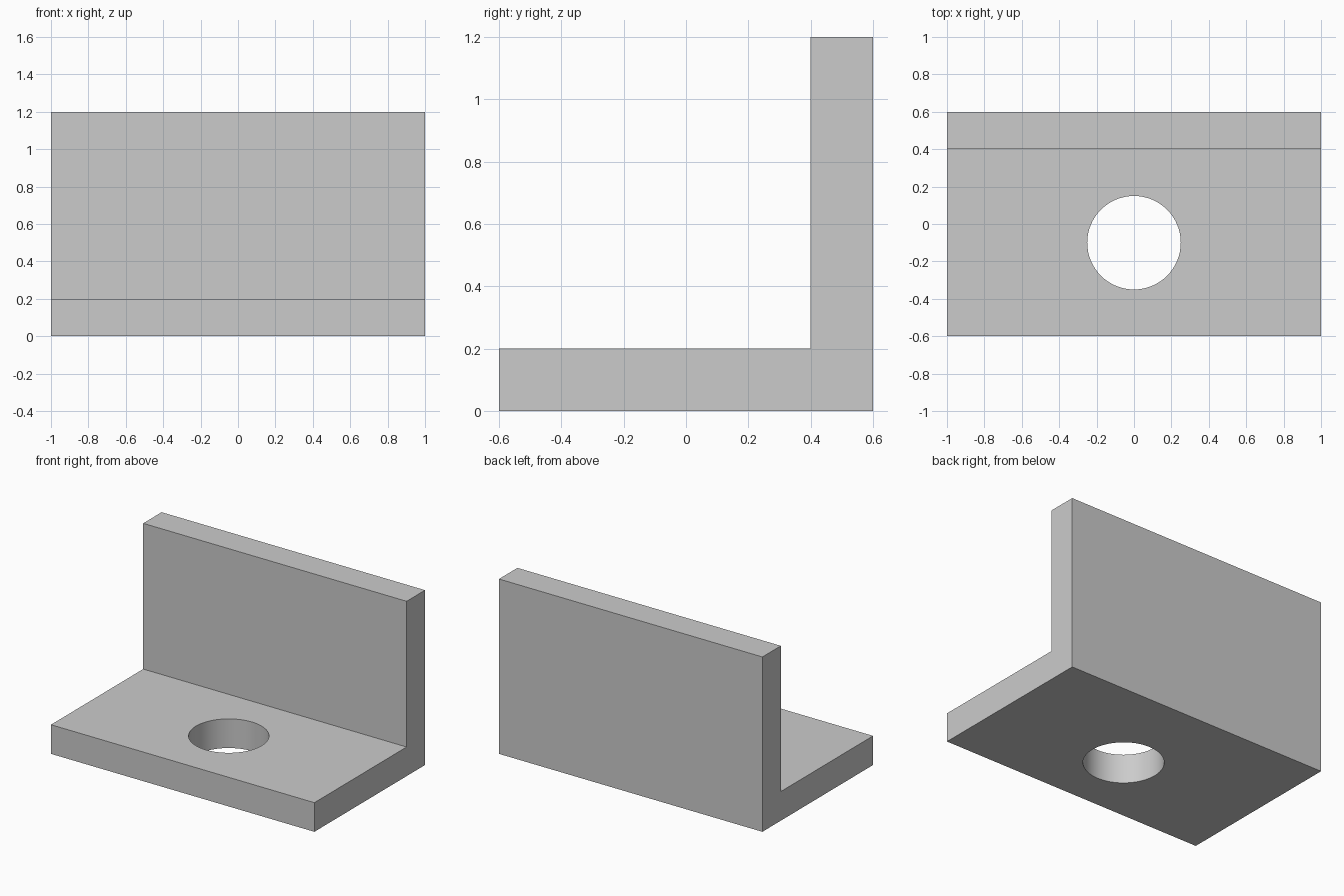
import bpy
import bmesh
import math
from mathutils import Vector

cube = bpy.data.objects.get("Cube")
if cube:
    bpy.data.objects.remove(cube, do_unlink=True)

WIDTH, DEPTH, HEIGHT, THICK = 2.0, 1.2, 1.2, 0.2
HOLE_RADIUS, HOLE_Y = 0.25, -0.1

# Plain grey metal
grey = bpy.data.materials.new("grey_metal")
grey.use_nodes = True
colour = (0.6, 0.6, 0.6, 1.0)
grey.diffuse_color = colour
grey.node_tree.nodes["Principled BSDF"].inputs["Base Color"].default_value = colour

# L-shaped bracket: side profile extruded across the width
front, back = -DEPTH / 2, DEPTH / 2
wall = back - THICK
profile = [(front, 0), (back, 0), (back, HEIGHT),
           (wall, HEIGHT), (wall, THICK), (front, THICK)]
bm = bmesh.new()
side = bm.faces.new([bm.verts.new((-WIDTH / 2, y, z)) for y, z in profile])
ext = bmesh.ops.extrude_face_region(bm, geom=[side])
moved = [v for v in ext["geom"] if isinstance(v, bmesh.types.BMVert)]
bmesh.ops.translate(bm, verts=moved, vec=Vector((WIDTH, 0, 0)))
bmesh.ops.recalc_face_normals(bm, faces=bm.faces)
mesh = bpy.data.meshes.new("angle_bracket")
bm.to_mesh(mesh)
bm.free()
bracket = bpy.data.objects.new("angle_bracket", mesh)
bpy.context.collection.objects.link(bracket)
mesh.materials.append(grey)

# Round hole through the base plate
bpy.ops.mesh.primitive_cylinder_add(vertices=64, radius=HOLE_RADIUS, depth=THICK * 2,
                                    location=(0, HOLE_Y, THICK / 2))
cutter = bpy.context.object
cutter.name = "hole_cutter"
cutter.hide_render = True
cutter.data.materials.append(grey)

cut = bracket.modifiers.new("bolt_hole", "BOOLEAN")
cut.operation = "DIFFERENCE"
cut.solver = "EXACT"
cut.object = cutter

# Bake the cut, drop the cutter and smooth the hole wall
bpy.ops.object.select_all(action="DESELECT")
bracket.select_set(True)
bpy.context.view_layer.objects.active = bracket
bpy.ops.object.modifier_apply(modifier=cut.name)
bpy.data.objects.remove(cutter, do_unlink=True)
bpy.ops.object.shade_smooth_by_angle(angle=math.radians(30))
